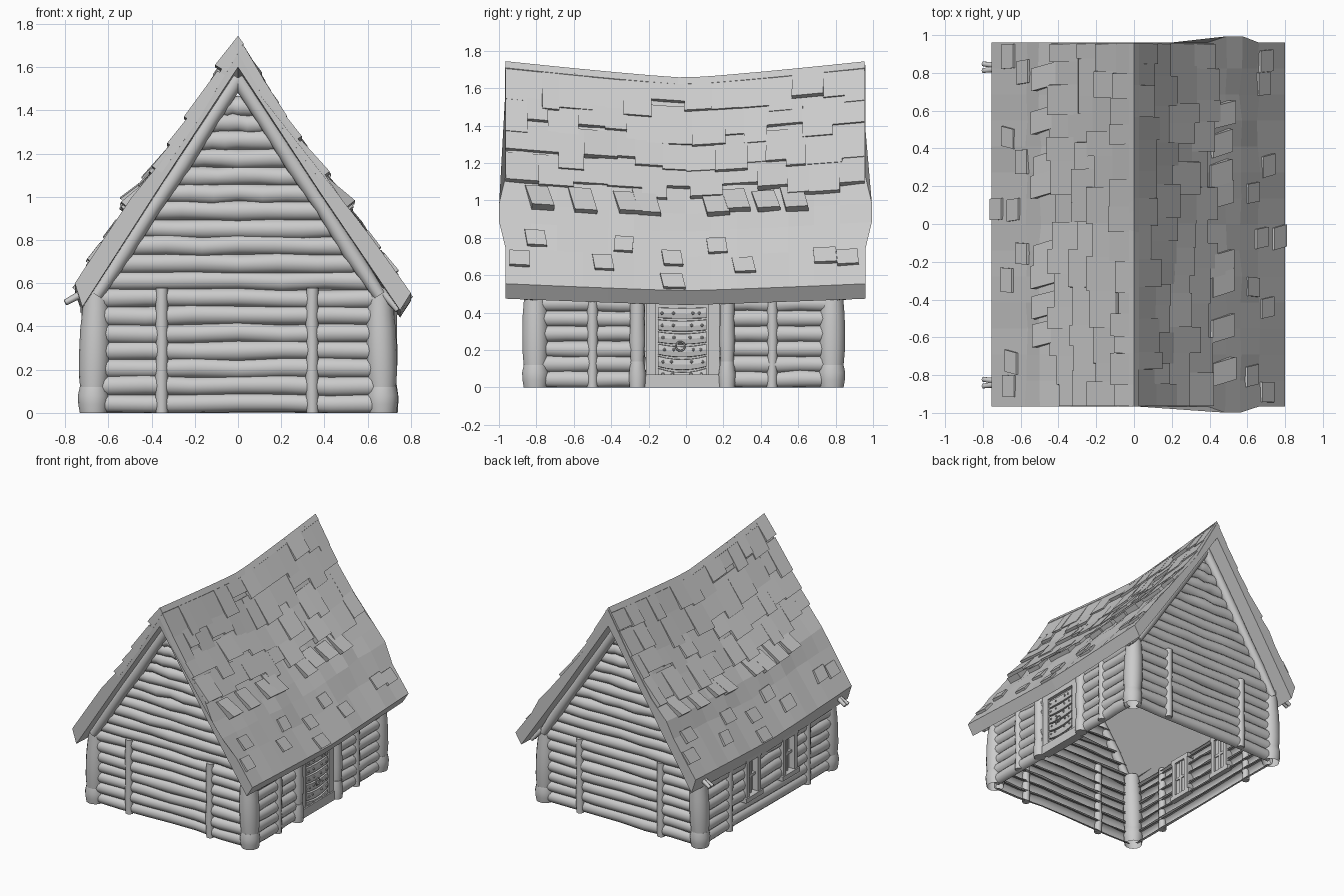
import bpy, bmesh, math, random
from mathutils import Vector, Matrix

if "Cube" in bpy.data.objects:
    bpy.data.objects.remove(bpy.data.objects["Cube"])
random.seed(4)
U = random.uniform


def finish(bm, name, recalc=True):
    if recalc:
        bmesh.ops.recalc_face_normals(bm, faces=bm.faces)
    me = bpy.data.meshes.new(name)
    bm.to_mesh(me)
    bm.free()
    ob = bpy.data.objects.new(name, me)
    bpy.context.collection.objects.link(ob)
    return ob


def log(bm, a, b, radii, sides=12, wob=0.0, out=None, cap=True):
    """Round timber from a to b; with out, only the half shell facing that way."""
    a, b = Vector(a), Vector(b)
    d = (b - a).normalized()
    p = Vector(out) if out else d.cross(Vector((0, 1, 0)) if abs(d.y) < .8 else Vector((0, 0, 1))).normalized()
    q = d.cross(p)
    n = sides // 2 + 1 if out else sides
    rings = []
    for i, r in enumerate(radii):
        c = a.lerp(b, i / (len(radii) - 1))
        if 0 < i < len(radii) - 1:
            c += p * U(-wob, wob) + q * U(-wob, wob)
        ang = [(-math.pi / 2 if out else 0) + 2 * math.pi * k / sides for k in range(n)]
        rings.append([bm.verts.new(c + r * (p * math.cos(t) + q * math.sin(t))) for t in ang])
        for v in rings[-1]:
            v.co.z = max(v.co.z, 0)
    for r0, r1 in zip(rings, rings[1:]):
        for k in range(1 if out else 0, n):
            f = bm.faces.new((r0[k - 1], r0[k], r1[k], r1[k - 1]))
            f.smooth = True
    if not out:
        if cap:
            bm.faces.new(rings[0][::-1])
        bm.faces.new(rings[-1])


def box(bm, lo, hi):
    lo, hi = Vector(lo), Vector(hi)
    bmesh.ops.create_cube(bm, size=1, matrix=Matrix.Translation((lo + hi) / 2) @ Matrix.Diagonal((*(hi - lo), 1)))


def wall_radii(n=7):
    return [U(.043, .051) for _ in range(n)]


# ---- log walls (half-round cladding, house is hollow) ----
STEP, YF, YB, XW = .081, -.805, .78, .665
for name, y, s in (("front_wall_logs", YF, -1), ("back_wall_logs", YB, 1)):
    bm = bmesh.new()
    for i in range(18):
        z = .044 + STEP * i
        w = min(.64, (1.55 - z) / 1.53 - .01)
        log(bm, (-w, y, z), (w, y, z), wall_radii(), wob=.006, out=(0, s, 0))
    finish(bm, name, False)

WINDOWS = (.2, -.25)
for name, x, gaps in (("door_wall_logs", XW, [(-.22, .19)]),
                      ("window_wall_logs", -XW, [(-.32, -.18), (.13, .27)])):
    bm = bmesh.new()
    for i in range(7):
        z = .044 + STEP * i
        cuts = gaps if (x > 0 and z < .5) or (x < 0 and .19 < z < .48) else []
        ends = [YF + .03] + [v for g in cuts for v in g] + [YB - .03]
        zz = z - (.02 if i == 6 else 0)
        for a, b in zip(ends[::2], ends[1::2]):
            log(bm, (x, a, zz), (x, b, zz), wall_radii(5), wob=.004, out=(x / XW, 0, 0))
    finish(bm, name, False)

# ---- posts ----
bm = bmesh.new()
for sx in (-1, 1):
    for y in (YF, YB):
        log(bm, (sx * .668, y, 0), (sx * .668, y, .12), [.064, .071, .073, .064], 14, cap=False)
        log(bm, (sx * .668, y, .1), (sx * .655, y, .575), [.062, .071, .072, .07, .062, .056], 14, cap=False)
finish(bm, "corner_posts", False)
bm = bmesh.new()
for x in (-.352, .345):
    for y in (YF - .03, YB + .03):
        log(bm, (x, y, 0), (x, y, .577), [.028, .031, .027, .03, .028], 8, .003)
for sx in (-1, 1):
    for y in (-.5, .46):
        log(bm, (sx * .695, y, 0), (sx * .695, y, .52), [.029, .027, .031, .028], 8, .003)
finish(bm, "thin_posts")
bm = bmesh.new()
for y in (-.26, .22):
    log(bm, (.695, y, 0), (.695, y, .14), [.044, .048, .038], 10)
    log(bm, (.695, y, .13), (.695, y, .5), [.036, .044, .04, .043], 10)
finish(bm, "door_posts")

# ---- door ----
bm = bmesh.new()
box(bm, (.64, -.22, 0), (.71, .18, .07))
box(bm, (.65, -.215, .07), (.7, -.16, .48))
box(bm, (.65, .12, .07), (.7, .18, .48))
box(bm, (.65, -.22, .45), (.7, .18, .5))
finish(bm, "door_frame")
bm = bmesh.new()
box(bm, (.655, -.16, .05), (.675, .12, .46))
for i in range(6):
    z = .075 + i * .065
    prev = None
    for k in range(7):  # sagging plank
        y = -.15 + .26 * k / 6
        dz = -.022 * (1 - ((k - 3) / 3) ** 2) * (1 - i / 6)
        cur = [bm.verts.new((px, y, z + pz + dz)) for px, pz in
               ((.67, -.029), (.695, -.027), (.7, 0), (.695, .027), (.67, .029))]
        if prev:
            for j in range(5):
                bm.faces.new((prev[j], prev[j - 1], cur[j - 1], cur[j]))
        if k in (0, 6):
            bm.faces.new(cur)
        prev = cur
finish(bm, "door_planks")
bm = bmesh.new()
for i in range(6):
    for y in (-.12, -.07, .03, .08):
        bmesh.ops.create_icosphere(bm, subdivisions=1, radius=.009,
                                   matrix=Matrix.Translation((.7, y + U(-.01, .01), .072 + i * .065)))
finish(bm, "door_studs")
bpy.ops.mesh.primitive_torus_add(location=(.71, -.03, .22), rotation=(0, math.pi / 2, 0), major_radius=.024,
                                 minor_radius=.005, major_segments=16, minor_segments=6)
bpy.context.object.name = "door_ring"

# ---- windows ----
for y in WINDOWS:
    bm = bmesh.new()
    for s in (-1, 1):
        box(bm, (-.725, y + s * .07 - .016, .17), (-.65, y + s * .07 + .016, .5))
    box(bm, (-.735, y - .105, .16), (-.65, y + .105, .195))
    box(bm, (-.73, y - .095, .465), (-.65, y + .095, .5))
    box(bm, (-.7, y - .01, .19), (-.66, y + .01, .47))
    box(bm, (-.7, y - .07, .32), (-.66, y + .07, .34))
    box(bm, (-.678, y - .07, .19), (-.668, y + .07, .47))
    finish(bm, "window_frame")

# ---- gable beams under the roof ends ----
bm = bmesh.new()
for y in (YF - .04, YB + .04):
    for s in (-1, 1):
        log(bm, (s * .655, y, .545), (0, y, 1.55), [.03, .04, .036, .041, .037, .038], 10, .003)
finish(bm, "gable_beams")

# ---- roof slab with sagging ridge ----
PROF = {1: [(0, 1.725), (.2, 1.375), (.38, 1.125), (.49, .985), (.565, .885), (.66, .745), (.8, .555)],
        -1: [(0, 1.725), (.2, 1.385), (.38, 1.125), (.5, .99), (.57, .87), (.755, .6)]}


def sag(z, y):
    return (.035 + .055 * (z - .5) / 1.24) * max(0, 1 - abs(y / .97) ** 1.15)


bm = bmesh.new()
prev = None
N = 14
for i in range(N + 1):
    y = -.965 + 1.925 * i / N
    section = [(-x, z) for x, z in reversed(PROF[-1])] + PROF[1][1:]
    section += [(.75, .475), (.38, 1.02), (0, 1.6), (-.38, 1.02), (-.72, .49)]
    ring = []
    for j, (x, z) in enumerate(section):
        lip = 1.035 if j in (8, 9) and i in (0, N) else 1
        wave = U(-.01, .01) if 0 < j < 11 and j != 5 else 0
        ring.append(bm.verts.new((x + wave, y * lip, z - sag(z, y))))
    if prev:
        for j in range(len(ring)):
            bm.faces.new((prev[j], prev[j - 1], ring[j - 1], ring[j]))
    if i in (0, N):
        bm.faces.new(ring)
    prev = ring
finish(bm, "roof_slab")


# ---- shingles ----
def surf(side, u, y):
    """Point on the roof at distance u down the slope."""
    pts = [Vector(p) for p in PROF[side]]
    for k, (a, b) in enumerate(zip(pts, pts[1:])):
        L = (b - a).length
        if u <= L or k == len(pts) - 2:
            p = a.lerp(b, u / L)
            return Vector((side * p.x, y, p.y - sag(p.y, y)))
        u -= L


def tile(bm, side, u0, u1, y0, y1, th, skew=0.0, top=.012):
    base = [surf(side, u0, y0), surf(side, u0, y1), surf(side, u1, y1 + skew), surf(side, u1, y0 + skew)]
    n = (base[1] - base[0]).cross(base[3] - base[0]).normalized()
    n = -n if n.z < 0 else n
    lo = [bm.verts.new(p - n * .03) for p in base]
    hi = [bm.verts.new(p + n * h) for p, h in zip(base, (top, top, th, th))]
    if u0 == 0:  # meet the other slope in a sharp ridge
        for a, b in zip(hi[:2], base):
            a.co = b + Vector((0, 0, .02))
    bm.faces.new(lo)
    bm.faces.new(hi)
    for k in range(4):
        bm.faces.new((lo[k - 1], lo[k], hi[k], hi[k - 1]))


SCATTER = [(-.81, 1.11), (-.33, 1.12), (-.08, 1.2), (.16, 1.12), (-.89, 1.25), (-.45, 1.25), (.3, 1.26),
           (.74, 1.22), (.86, 1.24), (-.08, 1.36)]
for side, name in ((1, "right_shingles"), (-1, "left_shingles")):
    bm = bmesh.new()
    for r in range(4):  # overlapping rows
        y = -.965
        while y < .95:
            w = U(.09, .2)
            y1 = y + w if y + w < .88 else .955
            tile(bm, side, max(0, .19 * r - .02), min(.19 * (r + 1) + U(-.06, .07), .8), y, y1, U(.012, .034), top=.01)
            y = y1
    for y in (-.8, -.57, -.33, -.23, .14, .25, .41, .56):  # lifted row
        tile(bm, side, .75 + U(-.02, .02), .91 + U(-.02, .02), y * side - .06, y * side + .06, U(.03, .05), .035 * side)
    for y, u in SCATTER:
        u -= .06 if side < 0 else 0
        w = U(.05, .065)
        tile(bm, side, u - .05, u + .05, y * side - w, y * side + w, .018, U(-.01, .02))
    finish(bm, name)

# ---- rafter tips at the eave corners ----
bm = bmesh.new()
for y in (-.84, .83):
    for dy in (-.018, .018):
        log(bm, (-.66, y, .585), (-.8, y + dy, .51), [.02, .018, .014], 6)
        log(bm, (.66, y, .57), (.74, y + dy, .475), [.02, .018, .014], 6)
finish(bm, "rafter_tips")
